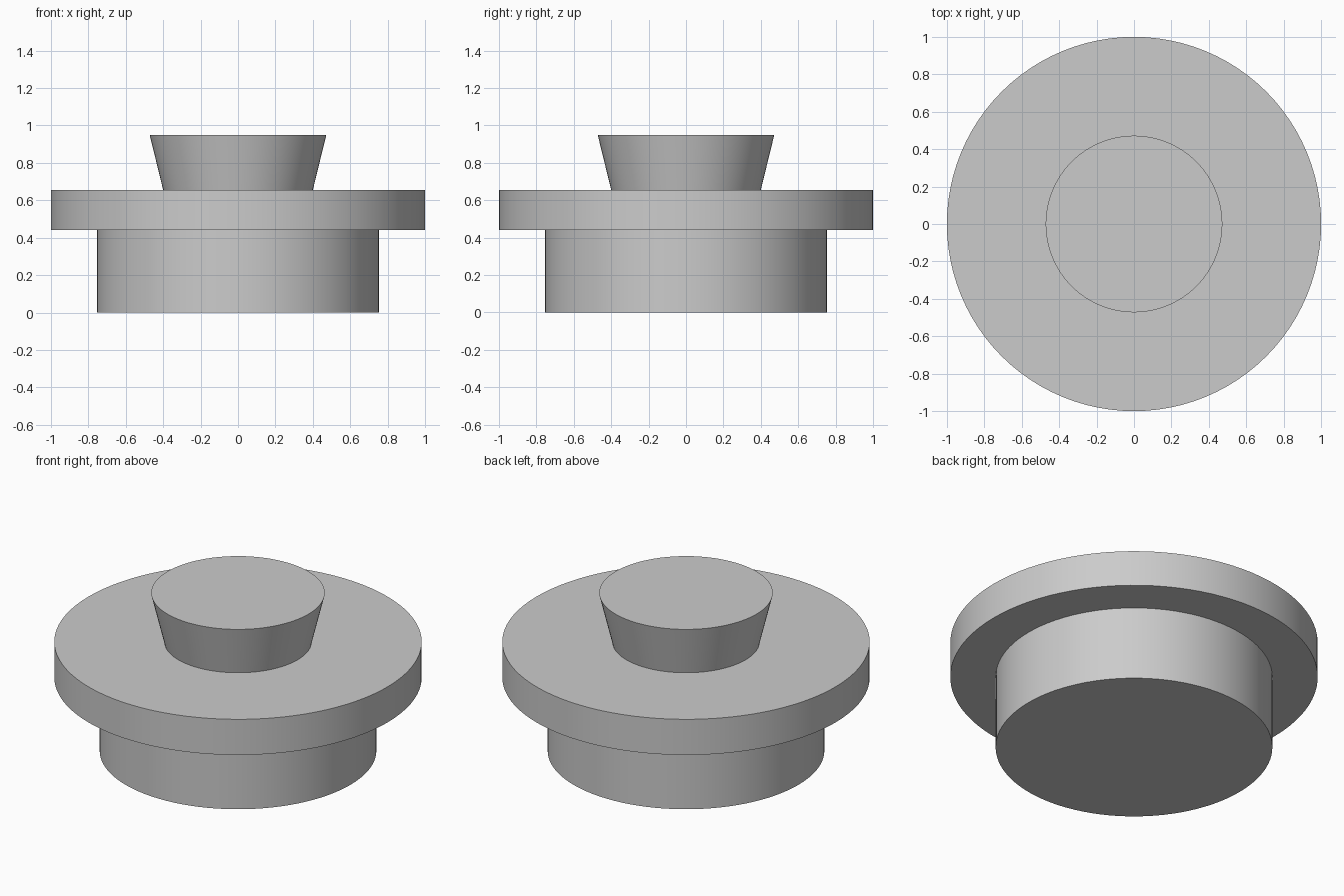
import bpy
import bmesh
import math

cube = bpy.data.objects.get("Cube")
if cube:
    bpy.data.objects.remove(cube, do_unlink=True)

SEGMENTS = 96

# Single plain grey
grey = bpy.data.materials.new("plain_grey")
grey.use_nodes = True
colour = (0.6, 0.6, 0.6, 1.0)
grey.diffuse_color = colour
grey.node_tree.nodes["Principled BSDF"].inputs["Base Color"].default_value = colour


def lathe(name, profile):
    """Revolve an outline of (radius, height) points around the z axis."""
    bm = bmesh.new()
    verts = [bm.verts.new((r, 0, z)) for r, z in profile]
    edges = [bm.edges.new(pair) for pair in zip(verts, verts[1:])]
    bmesh.ops.spin(bm, geom=verts + edges, cent=(0, 0, 0), axis=(0, 0, 1),
                   angle=math.tau, steps=SEGMENTS, use_duplicate=False)
    bmesh.ops.remove_doubles(bm, verts=bm.verts, dist=0.0001)
    bmesh.ops.recalc_face_normals(bm, faces=bm.faces)
    mesh = bpy.data.meshes.new(name)
    bm.to_mesh(mesh)
    bm.free()
    mesh.materials.append(grey)
    obj = bpy.data.objects.new(name, mesh)
    bpy.context.collection.objects.link(obj)
    bpy.ops.object.select_all(action="DESELECT")
    obj.select_set(True)
    bpy.context.view_layer.objects.active = obj
    bpy.ops.object.shade_smooth_by_angle(angle=math.radians(30))
    return obj


# Plug, wide flange and flared knob as one closed turned body
lathe("stopper_body", [
    (0, 0), (0.753, 0),
    (0.753, 0.441), (1, 0.441),
    (1, 0.655), (0.4, 0.655),
    (0.472, 0.949), (0, 0.949),
])
